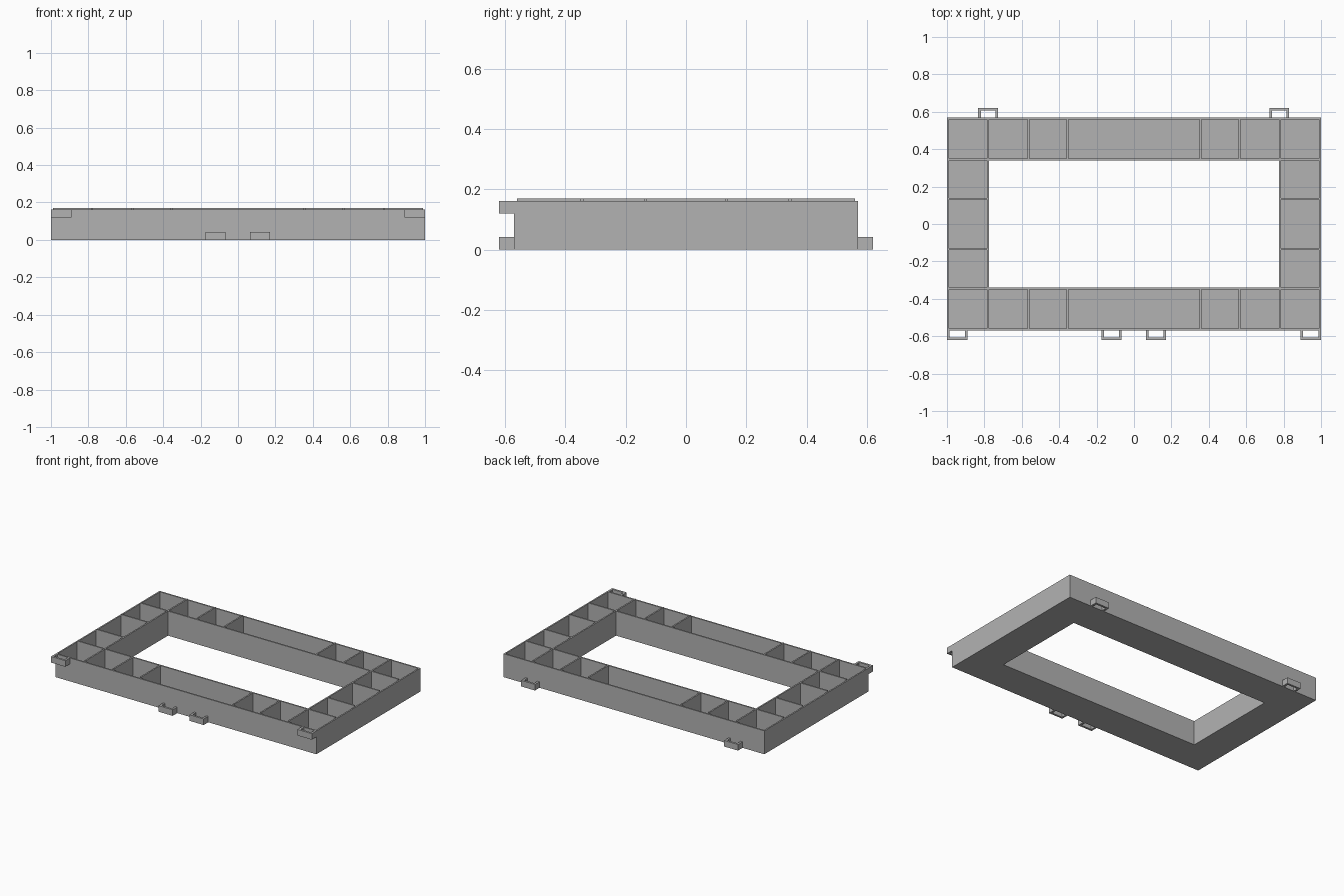
import bpy, bmesh

if "Cube" in bpy.data.objects:
    bpy.data.objects.remove(bpy.data.objects["Cube"])

grey = bpy.data.materials.new("plain grey")
grey.diffuse_color = (0.45, 0.45, 0.45, 1)
grey.use_nodes = True
grey.node_tree.nodes["Principled BSDF"].inputs["Base Color"].default_value = grey.diffuse_color


def make(name, boxes, mat=grey):
    """One object made of boxes given as (x0, x1, y0, y1, z0, z1)."""
    bm = bmesh.new()
    for x0, x1, y0, y1, z0, z1 in boxes:
        for v in bmesh.ops.create_cube(bm, size=1)["verts"]:
            v.co = ((x0 + x1) / 2 + v.co.x * (x1 - x0),
                    (y0 + y1) / 2 + v.co.y * (y1 - y0),
                    (z0 + z1) / 2 + v.co.z * (z1 - z0))
    me = bpy.data.meshes.new(name)
    bm.to_mesh(me)
    bm.free()
    me.materials.append(mat)
    ob = bpy.data.objects.new(name, me)
    bpy.context.collection.objects.link(ob)
    return ob


def cut(ob, cutter):
    m = ob.modifiers.new("cut", 'BOOLEAN')
    m.operation, m.solver, m.object = 'DIFFERENCE', 'EXACT', cutter
    cutter.hide_render = True
    cutter.hide_viewport = True


WALL, RIM, FLOOR = 0.162, 0.17, 0.01

# compartment pockets: rows along front and back, columns along the sides
row_x = [(-0.35, 0.35)]
for a, b in [(0.36, 0.56), (0.57, 0.775), (0.785, 0.99)]:
    row_x += [(a, b), (-b, -a)]
pockets = []
for y0, y1 in [(0.35, 0.56), (-0.56, -0.35)]:
    pockets += [(a, b, y0, y1, FLOOR, 0.3) for a, b in row_x]
for x0, x1 in [(0.785, 0.99), (-0.99, -0.785)]:
    for y0, y1 in [(-0.13, 0.13), (0.14, 0.34), (-0.34, -0.14)]:
        pockets.append((x0, x1, y0, y1, FLOOR, 0.3))
pocket_cutter = make("pocket_cutter", pockets)
opening_cutter = make("opening_cutter", [(-0.775, 0.775, -0.34, 0.34, -0.1, 0.3)])

# tray with its central opening, and the slightly taller divider tops
tray = make("tray", [(-1, 1, -0.57, 0.57, 0, WALL)])
divider_tops = make("divider_tops", [(-0.99, 0.99, -0.56, 0.56, WALL, RIM)])
for part in (tray, divider_tops):
    cut(part, opening_cutter)
    cut(part, pocket_cutter)


def clip(name, x0, x1, side, z0, z1, t=0.014):
    """Open loop standing off the front (-1) or back (1) wall."""
    wall, end = side * 0.57, side * 0.62
    bar = end - side * t
    ys = sorted((wall, bar))
    make(name, [(x0, x0 + t, *ys, z0, z1), (x1 - t, x1, *ys, z0, z1),
                (x0, x1, *sorted((bar, end)), z0, z1)])


# upper clips at the front corners, lower clips at front middle and back
clip("upper_clip_left", -1, -0.89, -1, 0.12, WALL)
clip("upper_clip_right", 0.89, 1, -1, 0.12, WALL)
clip("lower_clip_left", -0.175, -0.067, -1, 0, 0.042)
clip("lower_clip_right", 0.063, 0.171, -1, 0, 0.042)
clip("back_clip_left", -0.833, -0.727, 1, 0, 0.042)
clip("back_clip_right", 0.724, 0.83, 1, 0, 0.042)
